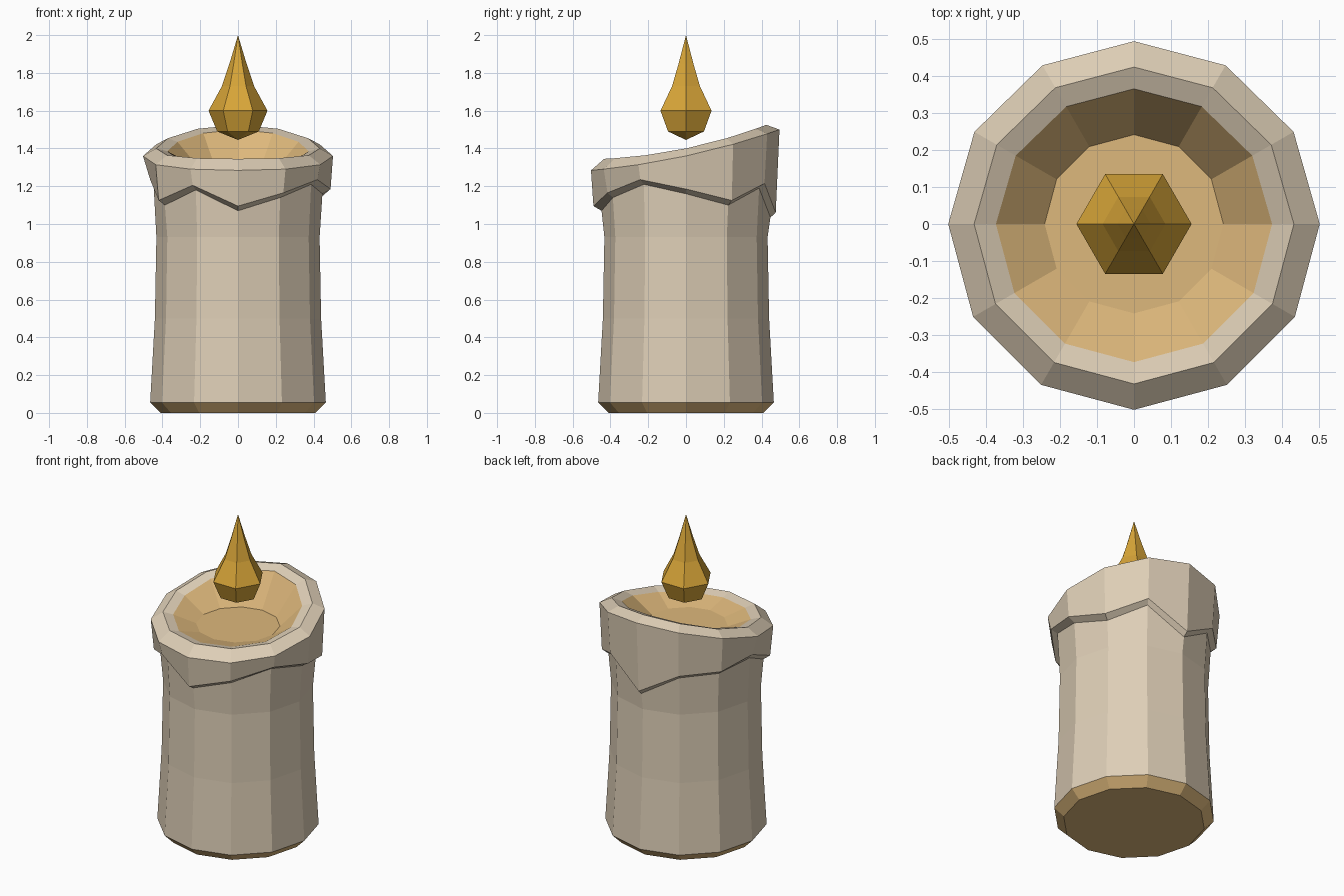
import bpy, bmesh
from math import sin, cos, tau

cube = bpy.data.objects.get("Cube")
if cube:
    bpy.data.objects.remove(cube, do_unlink=True)


def material(name, rgb):
    m = bpy.data.materials.new(name)
    m.use_nodes = True
    m.diffuse_color = (*rgb, 1)
    m.node_tree.nodes["Principled BSDF"].inputs["Base Color"].default_value = (*rgb, 1)
    return m


wax = material("cream wax", (0.73, 0.62, 0.47))
melted = material("melted wax", (0.73, 0.48, 0.20))
fire = material("flame gold", (0.69, 0.38, 0.04))


def loft(name, sides, rings, mats, band_mats):
    """Bridge rings given as functions angle index -> (radius, z); cap both ends."""
    bm = bmesh.new()
    loops = []
    for ring in rings:
        loop = []
        for i in range(sides):
            r, z = ring(i)
            a = tau * i / sides
            loop.append(bm.verts.new((r * cos(a), r * sin(a), z)))
        loops.append(loop)
    for k, (lo, hi) in enumerate(zip(loops, loops[1:])):
        for i in range(sides):
            j = (i + 1) % sides
            bm.faces.new((lo[i], lo[j], hi[j], hi[i])).material_index = band_mats[k]
    bm.faces.new(loops[0][::-1]).material_index = band_mats[0]
    bm.faces.new(loops[-1]).material_index = band_mats[-1]
    bmesh.ops.remove_doubles(bm, verts=bm.verts, dist=0.0001)
    bmesh.ops.recalc_face_normals(bm, faces=bm.faces)
    mesh = bpy.data.meshes.new(name)
    bm.to_mesh(mesh)
    bm.free()
    for m in mats:
        mesh.materials.append(m)
    obj = bpy.data.objects.new(name, mesh)
    bpy.context.collection.objects.link(obj)
    return obj


def level(r, z):
    return lambda i: (r, z)


# Tilted rim: rises from the front to the back
SIDES = 12


def tilted(r, z, slope, bend):
    def ring(i):
        s = sin(tau * i / SIDES)
        return r - 0.008 * max(s, 0), z + slope * s + bend * s * s
    return ring


# Uneven lower edge of the wax overflow, counterclockwise from +x
drip_z = [1.16, 1.10, 1.19, 1.035, 1.17, 1.18, 1.21, 1.10, 1.18, 1.07, 1.14, 1.21]
drip_r = [0.49, 0.485, 0.48, 0.475, 0.48, 0.48, 0.465, 0.485, 0.48, 0.49, 0.48, 0.485]

candle_rings = [
    level(0.41, 0),
    level(0.465, 0.055),
    level(0.44, 0.5),
    level(0.432, 0.93),
    lambda i: (0.447, drip_z[i]),
    lambda i: (drip_r[i], drip_z[i] + 0.025),
    tilted(0.503, 1.36, 0.108, 0.032),
    tilted(0.433, 1.40, 0.09, 0.035),
    tilted(0.374, 1.385, 0.085, 0.03),
    level(0.242, 1.30),
]
# Base bevel and pool share the melted colour
loft("candle_body", SIDES, candle_rings, [wax, melted],
     [1, 0, 0, 0, 0, 0, 0, 0, 1])

# Floating faceted flame
flame_profile = [(0, 1.445), (0.11, 1.49), (0.156, 1.6), (0.085, 1.73), (0.045, 1.85), (0, 2.0)]


def flame():
    bm = bmesh.new()
    prev = None
    for r, z in flame_profile:
        n = 6 if r else 1
        cur = [bm.verts.new((r * cos(tau * i / 6), r * sin(tau * i / 6), z)) for i in range(n)]
        if prev:
            for i in range(6):
                j = (i + 1) % 6
                corners = [prev[i % len(prev)], prev[j % len(prev)],
                           cur[j % n], cur[i % n]]
                bm.faces.new(list(dict.fromkeys(corners)))
        prev = cur
    bmesh.ops.recalc_face_normals(bm, faces=bm.faces)
    mesh = bpy.data.meshes.new("flame")
    bm.to_mesh(mesh)
    bm.free()
    mesh.materials.append(fire)
    bpy.context.collection.objects.link(bpy.data.objects.new("flame", mesh))


flame()
